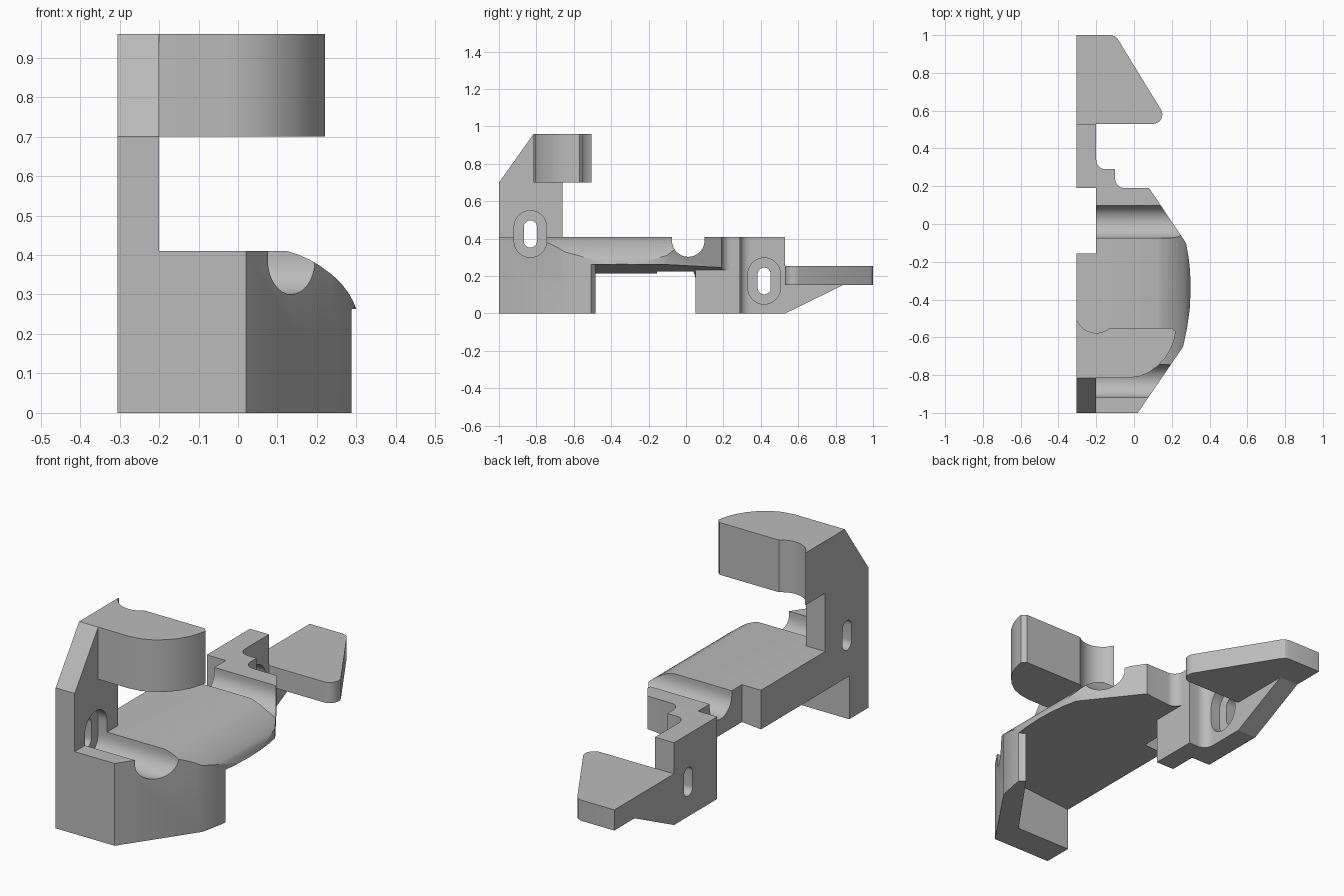
import bpy, bmesh
from math import cos, sin, radians

cube = bpy.data.objects.get("Cube")
if cube:
    bpy.data.objects.remove(cube, do_unlink=True)

grey = bpy.data.materials.new("plain grey")
grey.use_nodes = True
COLOUR = (0.5, 0.5, 0.5, 1)
grey.diffuse_color = COLOUR
grey.node_tree.nodes["Principled BSDF"].inputs["Base Color"].default_value = COLOUR

LEFT, INNER = -0.305, -0.2      # faces of the flat mounting side
TOP = 0.41                      # height of the body


def arc(cx, cy, r, start, end, n=10):
    angles = [radians(start + (end - start) * i / n) for i in range(n + 1)]
    return [(cx + r * cos(a), cy + r * sin(a)) for a in angles]


def prism(name, outline, axis, low, high):
    """Extrude a flat outline along the given axis."""
    place = {"x": lambda a, b: (low, a, b),
             "y": lambda a, b: (a, low, b),
             "z": lambda a, b: (a, b, low)}[axis]
    bm = bmesh.new()
    face = bm.faces.new([bm.verts.new(place(a, b)) for a, b in outline])
    extruded = bmesh.ops.extrude_face_region(bm, geom=[face])["geom"]
    move = [high - low if k == axis else 0 for k in "xyz"]
    bmesh.ops.translate(bm, vec=move,
                        verts=[v for v in extruded if isinstance(v, bmesh.types.BMVert)])
    bmesh.ops.recalc_face_normals(bm, faces=bm.faces)
    mesh = bpy.data.meshes.new(name)
    bm.to_mesh(mesh)
    bm.free()
    mesh.materials.append(grey)
    obj = bpy.data.objects.new(name, mesh)
    bpy.context.collection.objects.link(obj)
    return obj


def activate(obj):
    bpy.ops.object.select_all(action="DESELECT")
    obj.select_set(True)
    bpy.context.view_layer.objects.active = obj


def cut(cutter, *targets):
    cutter.hide_render = True
    for obj in targets:
        activate(obj)
        mod = obj.modifiers.new("cut", "BOOLEAN")
        mod.operation, mod.solver, mod.object = "DIFFERENCE", "EXACT", cutter
        bpy.ops.object.modifier_apply(modifier=mod.name)
    bpy.data.objects.remove(cutter, do_unlink=True)


def slot(y, low, high, r):
    """Upright stadium outline in y and z."""
    return arc(y, high - r, r, 0, 180, 16) + arc(y, low + r, r, 180, 360, 16)


# Body: bulged outer side, stepped rear, notch in the mounting side
body = prism("body", [
    (LEFT, -1), (0.02, -1), (0.26, -0.65), (0.281, -0.55), (0.295, -0.45), (0.3, -0.35),
    (0.297, -0.25), (0.288, -0.17), (0.275, -0.1), (0.08, 0.19),
    *arc(-0.05, 0.24, 0.05, 270, 180), (-0.1, 0.29),
    *arc(-0.15, 0.34, 0.05, 270, 180), (INNER, 0.53), (LEFT, 0.53),
    (LEFT, 0.19), (INNER, 0.19), (INNER, -0.155), (LEFT, -0.155)], "z", 0, TOP)

# Rounded upper shoulder
shoulder = [(0.12, 0.411), (0.15, 0.402), (0.18, 0.389), (0.21, 0.371), (0.237, 0.351),
            (0.26, 0.33), (0.28, 0.304), (0.292, 0.282), (0.301, 0.26)]
cut(prism("shoulder_cutter", shoulder + [(0.5, 0.26), (0.5, 0.6), (0.12, 0.6)],
          "y", -0.95, 0.25), body)

# Hollow under the body, with a tilted roof and a rounded rear corner
hollow = prism("hollow_cutter", [
    (-0.5, -0.85), (0, -0.85), (0.26, -0.485), (0.29, -0.51), (0.5, -0.68),
    (0.5, 0.35), (-0.1, 0.35), (-0.1, 0.05), (-0.5, 0.05)], "z", -0.1, 0.2)
bm = bmesh.new()
bm.from_mesh(hollow.data)
for v in bm.verts:
    if v.co.z > 0:
        v.co.z = 0.215 + 0.08 * (v.co.x - LEFT)
rear = [e for e in bm.edges if all(v.co.z > 0 and abs(v.co.y - 0.05) < 0.001 for v in e.verts)]
bmesh.ops.bevel(bm, geom=rear, offset=0.04, segments=6, profile=0.5, affect="EDGES")
bm.to_mesh(hollow.data)
bm.free()
cut(hollow, body)

# Cross groove in the body top
cut(prism("groove_cutter", arc(0.012, 0.39, 0.087, 180, 360, 24) + [(0.099, 0.6), (-0.075, 0.6)],
          "x", -0.4, 0.5), body)

# Upright wall with a sloped front corner
wall = prism("upright_wall", [(-1, TOP), (-1, 0.7), (-0.815, 0.96), (-0.815, 0.7),
                              (-0.66, 0.7), (-0.66, TOP)], "x", LEFT, INNER)

# Recessed screw slots
for y, low, high, targets in ((-0.832, 0.3, 0.55, (body, wall)), (0.418, 0.05, 0.297, (body,))):
    cut(prism("recess_cutter", slot(y, low, high, 0.087), "x", -0.25, 0.5), *targets)
    cut(prism("slot_cutter", slot(y, low + 0.052, high - 0.052, 0.035), "x", -0.5, 0.5), *targets)

# Overhanging arm
arm = prism("upper_arm", [
    (LEFT, -0.815), (-0.03, -0.815), (0.03, -0.806), (0.08, -0.785), (0.125, -0.752),
    (0.165, -0.71), (0.195, -0.66), (0.212, -0.615), (0.221, -0.57), (0.2, -0.55),
    *arc(-0.2, -0.467, 0.11, 311, 201, 14), (LEFT, -0.51)], "z", 0.7, 0.96)

# Rear tab and its gusset
tab = prism("rear_tab", [
    (LEFT, 0.53), *arc(0.1, 0.58, 0.05, 270, 390), (-0.085, 0.977),
    (-0.1, 0.993), (-0.12, 1), (LEFT, 1)], "z", 0.152, 0.255)
gusset = prism("tab_gusset", [(0.53, 0), (0.84, 0.152), (0.53, 0.152)], "x", LEFT, INNER)

for obj in (body, wall, arm, tab, gusset):
    activate(obj)
    bpy.ops.object.shade_smooth_by_angle(angle=radians(25))
